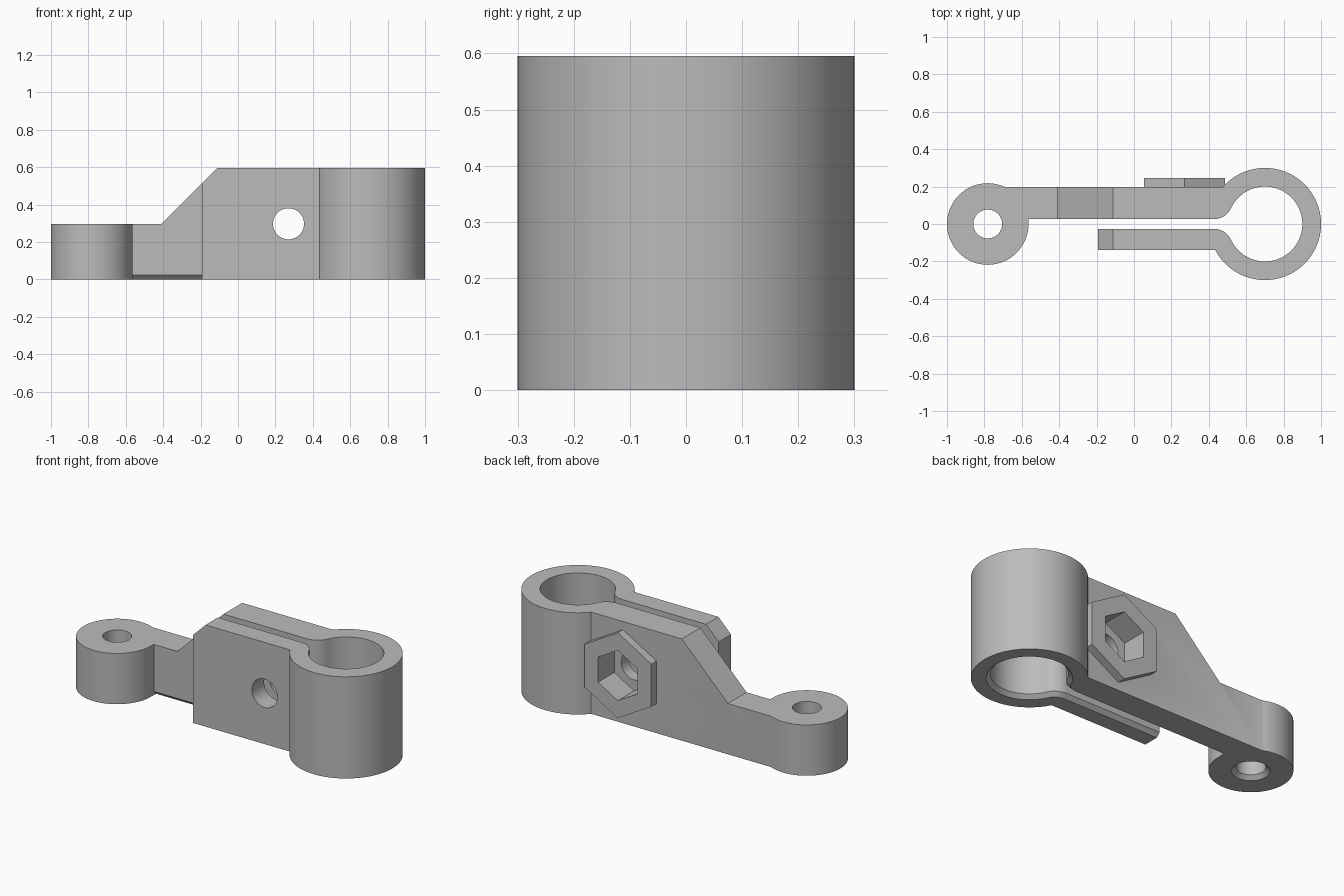
import bpy, bmesh
from math import sin, cos, pi, atan2, sqrt

if "Cube" in bpy.data.objects:
    bpy.data.objects.remove(bpy.data.objects["Cube"], do_unlink=True)

GREY = (0.5, 0.5, 0.5, 1)
mat = bpy.data.materials.new("plain grey")
mat.use_nodes = True
mat.diffuse_color = GREY
mat.node_tree.nodes["Principled BSDF"].inputs["Base Color"].default_value = GREY

H, LOW = 0.595, 0.297          # clamp height, arm height
BORE_X, EYE_X = 0.70, -0.782   # centres of the two round ends
BOLT_X, BOLT_Z = 0.27, 0.297
SLOT, FLARE = 0.026, 0.022     # half slot width, lower edge chamfer


def loft(name, rings):
    """Closed solid through rings of equal point count."""
    bm = bmesh.new()
    loops = [[bm.verts.new(p) for p in ring] for ring in rings]
    for a, b in zip(loops, loops[1:]):
        for i in range(len(a)):
            j = (i + 1) % len(a)
            bm.faces.new((a[i], a[j], b[j], b[i]))
    bm.faces.new(loops[0][::-1])
    bm.faces.new(loops[-1])
    bmesh.ops.recalc_face_normals(bm, faces=bm.faces[:])
    me = bpy.data.meshes.new(name)
    bm.to_mesh(me)
    bm.free()
    me.materials.append(mat)
    ob = bpy.data.objects.new(name, me)
    bpy.context.collection.objects.link(ob)
    return ob


def circle(x, y, r, n=96):
    return [(x + r * cos(2 * pi * i / n), y + r * sin(2 * pi * i / n)) for i in range(n)]


def upright(name, levels):
    """Stack of (outline, z) levels."""
    return loft(name, [[(x, y, z) for x, y in o] for o, z in levels])


def plate(name, outline, y0, y1):
    """Side outline in x and z, extruded along y."""
    return loft(name, [[(x, y, z) for x, z in outline] for y in (y0, y1)])


def hexagon(r):
    return [(BOLT_X + r * sin(i * pi / 3), BOLT_Z + r * cos(i * pi / 3)) for i in range(6)]


def keyhole(off):
    """Bore and slot joined by rounded necks, grown by off."""
    r, cy = 0.1, SLOT + 0.1
    cx = BORE_X - sqrt((0.2 + r) ** 2 - cy ** 2)
    a = atan2(cy, cx - BORE_X)
    end = atan2(-cy, BORE_X - cx)
    n, m = 16, 80
    upper = [(-0.563, SLOT + off)]
    for i in range(n + 1):
        t = -pi / 2 + (end + pi / 2) * i / n
        upper.append((cx + (r - off) * cos(t), cy + (r - off) * sin(t)))
    bore = []
    for i in range(1, m):
        t = a - 2 * a * i / m
        bore.append((BORE_X + (0.2 + off) * cos(t), (0.2 + off) * sin(t)))
    return upper + bore + [(x, -y) for x, y in reversed(upper)]


def flared(name, shape):
    """Through cutter widened at its lower edge."""
    return upright(name, [(shape(FLARE), -0.05), (shape(FLARE), 0),
                          (shape(0), FLARE), (shape(0), 0.8)])


def combine(body, tool, op):
    mod = body.modifiers.new(op, "BOOLEAN")
    mod.operation, mod.object, mod.solver = op, tool, "EXACT"
    bpy.ops.object.select_all(action="DESELECT")
    bpy.context.view_layer.objects.active = body
    body.select_set(True)
    bpy.ops.object.modifier_apply(modifier=mod.name)
    bpy.data.objects.remove(tool, do_unlink=True)


# Clamp barrel
barrel = circle(BORE_X, 0, 0.3)
body = upright("clamp_bracket", [(barrel, 0), (barrel, H)])

# Long arm, short jaw, eye boss and nut housing
arm = [(-0.78, 0), (0.6, 0), (0.6, H), (-0.112, H), (-0.41, LOW), (-0.78, LOW)]
jaw = [(-0.193, 0), (0.6, 0), (0.6, H), (-0.112, H), (-0.193, 0.514)]
eye = circle(EYE_X, 0, 0.218)
for part in (
    plate("long_arm", arm, 0.01, 0.198),
    plate("short_jaw", jaw, -0.14, -0.01),
    upright("eye_boss", [(eye, 0), (eye, LOW)]),
    plate("nut_housing", hexagon(0.25), 0.12, 0.245),
):
    combine(body, part, "UNION")

# Bore with slot, eye hole, bolt hole and nut pocket
for tool in (
    flared("bore_cutter", keyhole),
    flared("eye_cutter", lambda off: circle(EYE_X, 0, 0.077 + off, 64)),
    plate("bolt_cutter", circle(BOLT_X, BOLT_Z, 0.083, 64), -0.4, 0.4),
    plate("pocket_cutter", hexagon(0.147), 0.095, 0.4),
):
    combine(body, tool, "DIFFERENCE")

body.select_set(True)
bpy.ops.object.shade_smooth_by_angle(angle=pi / 7)
